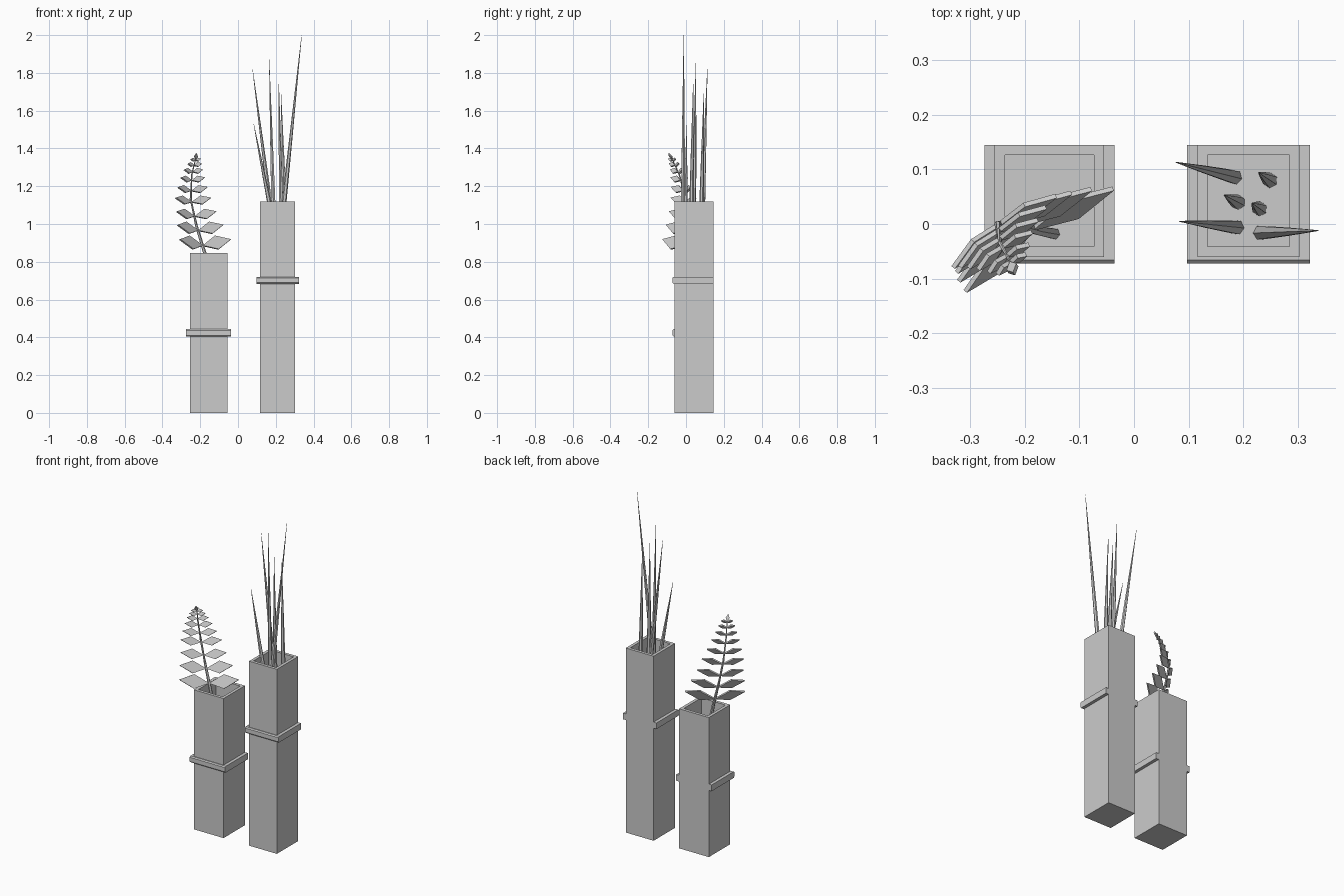
import bpy, bmesh
from mathutils import Vector

if "Cube" in bpy.data.objects:
    bpy.data.objects.remove(bpy.data.objects["Cube"])

grey = bpy.data.materials.new("light_grey")
grey.use_nodes = True
grey.diffuse_color = (0.6, 0.6, 0.6, 1)
grey.node_tree.nodes["Principled BSDF"].inputs["Base Color"].default_value = (0.6, 0.6, 0.6, 1)


def finish(name, bm):
    bmesh.ops.recalc_face_normals(bm, faces=bm.faces)
    mesh = bpy.data.meshes.new(name)
    bm.to_mesh(mesh)
    bm.free()
    mesh.materials.append(grey)
    obj = bpy.data.objects.new(name, mesh)
    bpy.context.collection.objects.link(obj)
    return obj


def add_box(bm, lo, hi):
    lo, hi = Vector(lo), Vector(hi)
    verts = bmesh.ops.create_cube(bm, size=1)["verts"]
    for v in verts:
        v.co = Vector((lo[i] + (v.co[i] + 0.5) * (hi[i] - lo[i]) for i in range(3)))
    return verts


FRONT, BACK, WALL, DEPTH = -0.06, 0.145, 0.026, 0.12


# Square hollow vase
def vase(name, x0, x1, top):
    bm = bmesh.new()
    add_box(bm, (x0, FRONT, 0), (x1, BACK, top))
    rim = max(bm.faces, key=lambda f: f.calc_center_median().z)
    bmesh.ops.inset_region(bm, faces=[rim], thickness=WALL)
    well = bmesh.ops.extrude_face_region(bm, geom=[rim])
    bmesh.ops.delete(bm, geom=[rim], context="FACES")
    bmesh.ops.translate(bm, vec=(0, 0, -DEPTH),
                        verts=[g for g in well["geom"] if isinstance(g, bmesh.types.BMVert)])
    finish(name, bm)


# Raised band around the front and sides, flush at the back
def band(name, x0, x1, z0, z1, out):
    bm = bmesh.new()
    y = FRONT - 0.012
    path = [(x0, BACK), (x0, FRONT), (x1, FRONT), (x1, BACK)]
    outer = [(x0 - out, BACK), (x0 - out, y), (x1 + out, y), (x1 + out, BACK)]
    lip = 0.006
    rings = []
    for (ix, iy), (ox, oy) in zip(path, outer):
        mx, my = ox, oy + (lip if iy == FRONT else 0)
        rings.append([bm.verts.new(p) for p in (
            (ix, iy, z0), (mx, my, z0), (ox, oy, z0 + lip),
            (ox, oy, z1 - lip), (mx, my, z1), (ix, iy, z1))])
    for a, b in zip(rings, rings[1:]):
        for i in range(6):
            j = (i + 1) % 6
            bm.faces.new((a[i], a[j], b[j], b[i]))
    bm.faces.new(rings[0])
    bm.faces.new(rings[-1])
    bmesh.ops.remove_doubles(bm, verts=bm.verts, dist=0.0001)
    finish(name, bm)


vase("short_vase", -0.255, -0.055, 0.847)
vase("tall_vase", 0.116, 0.303, 1.12)
band("short_vase_band", -0.255, -0.055, 0.405, 0.443, 0.019)
band("tall_vase_band", 0.116, 0.303, 0.683, 0.72, 0.019)


# Tapered tube through a list of points
def tube(name, points, radii, sides=6):
    bm = bmesh.new()
    rings = []
    for i, p in enumerate(points):
        t = points[min(i + 1, len(points) - 1)] - points[max(i - 1, 0)]
        q = t.to_track_quat("Z", "Y")
        ring = bmesh.ops.create_circle(bm, segments=sides, radius=radii[i])["verts"]
        for v in ring:
            v.co = p + q @ v.co
        rings.append(ring)
    for a, b in zip(rings, rings[1:]):
        for i in range(sides):
            j = (i + 1) % sides
            bm.faces.new((a[i], a[j], b[j], b[i]))
    bm.faces.new(rings[0])
    bm.faces.new(rings[-1])
    return finish(name, bm)


# Grass spikes: base x, y then tip x, y, z
spikes = [
    (0.232, -0.016, 0.337, -0.012, 2.0),
    (0.184, 0.086, 0.077, 0.113, 1.82),
    (0.188, -0.006, 0.083, 0.005, 1.53),
    (0.19, 0.04, 0.165, 0.053, 1.87),
    (0.23, 0.028, 0.216, 0.038, 1.74),
    (0.249, 0.08, 0.228, 0.094, 1.69),
]
for n, (bx, by, tx, ty, tz) in enumerate(spikes):
    base, tip = Vector((bx, by, 1.0)), Vector((tx, ty, tz))
    tube(f"grass_spike_{n + 1}", [base, base.lerp(tip, 0.5), tip], [0.014, 0.008, 0.0008])

# Curved fern stem
stem = [Vector(p) for p in (
    (-0.145, -0.018, 0.72), (-0.177, -0.012, 0.85), (-0.22, 0.0, 0.99),
    (-0.25, 0.0, 1.13), (-0.245, -0.035, 1.26), (-0.222, -0.078, 1.355))]
tube("fern_stem", stem, [0.011, 0.009, 0.007, 0.006, 0.004, 0.002])


def stem_at(z):
    for a, b in zip(stem, stem[1:]):
        if z <= b.z or b is stem[-1]:
            return a.lerp(b, (z - a.z) / (b.z - a.z))


SIDE = Vector((0.82, 0.57, 0))
FORWARD = Vector((0.57, -0.82, 0))
UP = Vector((0, 0, 1))


# Diamond-shaped leaf slab
def add_leaf(bm, root, along, across, thick):
    normal = along.cross(across).normalized() * thick / 2
    mid = root + along * 0.5
    outline = [root, mid - across / 2, root + along, mid + across / 2]
    low = [bm.verts.new(p - normal) for p in outline]
    high = [bm.verts.new(p + normal) for p in outline]
    bm.faces.new(low[::-1])
    bm.faces.new(high)
    for i in range(4):
        j = (i + 1) % 4
        bm.faces.new((low[i], low[j], high[j], high[i]))


# Leaf pairs: height, length, width
leaves = [(0.885, 0.165, 0.08), (0.965, 0.148, 0.07), (1.04, 0.128, 0.058),
          (1.115, 0.115, 0.05), (1.175, 0.096, 0.043), (1.23, 0.077, 0.037),
          (1.275, 0.06, 0.031), (1.31, 0.045, 0.026), (1.337, 0.032, 0.02)]
bm = bmesh.new()
tilt = (UP * 0.88 - FORWARD * 0.45).normalized()
for z, length, width in leaves:
    for s in (-1, 1):
        along = (SIDE * s + FORWARD * 0.15 + UP * 0.2) * length
        add_leaf(bm, stem_at(z), along, tilt * width, 0.009)
add_leaf(bm, stem_at(1.34), Vector((0.006, -0.02, 0.035)), SIDE * 0.022, 0.008)
finish("fern_leaves", bm)
